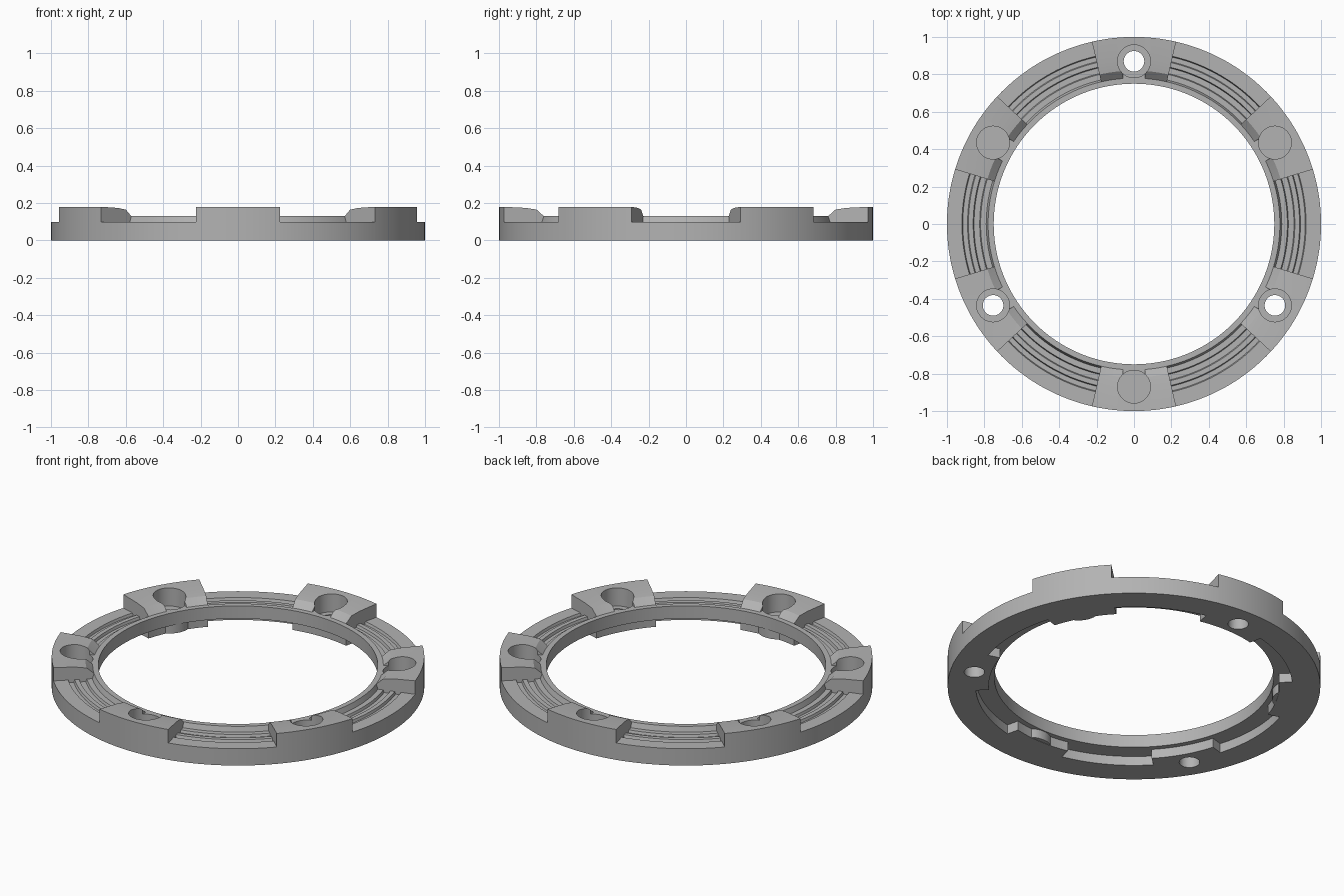
import bpy, bmesh
from math import radians, cos, sin
from mathutils import Matrix

cube = bpy.data.objects.get("Cube")
if cube:
    bpy.data.objects.remove(cube, do_unlink=True)

grey = bpy.data.materials.new("plain_grey")
grey.use_nodes = True
COLOUR = (0.45, 0.45, 0.45, 1)
grey.diffuse_color = COLOUR
grey.node_tree.nodes["Principled BSDF"].inputs["Base Color"].default_value = COLOUR

HALF = 13          # half angle of a raised lug
BOLT_R = 0.87      # radius of the hole circle

# Cross-sections as (radius, height)
GAP = [(1, 0), (1, 0.1), (0.92, 0.1), (0.915, 0.085), (0.89, 0.085), (0.885, 0.1),
       (0.86, 0.1), (0.855, 0.085), (0.825, 0.085), (0.82, 0.1), (0.79, 0.1),
       (0.78, 0.13), (0.75, 0.13), (0.75, 0.055), (0.85, 0.055), (0.85, 0)]
LUG = [(1, 0), (1, 0.18), (0.88, 0.174), (0.82, 0.165), (0.78, 0.13),
       (0.75, 0.13), (0.75, 0.055), (0.78, 0.055), (0.78, 0)]


def finish(name, bm):
    bmesh.ops.recalc_face_normals(bm, faces=bm.faces)
    mesh = bpy.data.meshes.new(name)
    bm.to_mesh(mesh)
    bm.free()
    mesh.materials.append(grey)
    obj = bpy.data.objects.new(name, mesh)
    bpy.context.collection.objects.link(obj)
    return obj


def sector(name, profile, start, end, steps, caps):
    """Sweep a closed cross-section around z between two angles."""
    bm = bmesh.new()
    rings = []
    for i in range(steps + 1):
        a = radians(start + (end - start) * i / steps)
        rings.append([bm.verts.new((r * cos(a), r * sin(a), z)) for r, z in profile])
    n = len(profile)
    for p, q in zip(rings, rings[1:]):
        for j in range(n):
            k = (j + 1) % n
            bm.faces.new((p[j], p[k], q[k], q[j]))
    if caps:
        bm.faces.new(rings[0])
        bm.faces.new(rings[-1])
    else:
        # orient the open tube outward with temporary end faces
        ends = [bm.faces.new(rings[0]), bm.faces.new(rings[-1])]
        bmesh.ops.recalc_face_normals(bm, faces=bm.faces)
        bmesh.ops.delete(bm, geom=ends, context='FACES_ONLY')
    return finish(name, bm)


def cylinder(angle, radius, low, high):
    bm = bmesh.new()
    a = radians(angle)
    place = Matrix.Translation((BOLT_R * cos(a), BOLT_R * sin(a), (low + high) / 2))
    bmesh.ops.create_cone(bm, cap_ends=True, segments=48, radius1=radius, radius2=radius,
                          depth=high - low, matrix=place)
    return finish("cutter", bm)


def notch(angle):
    bm = bmesh.new()
    place = (Matrix.Rotation(radians(angle), 4, 'Z') @ Matrix.Translation((0.815, 0, 0.23))
             @ Matrix.Diagonal((0.11, 0.12, 0.2, 1)))
    bmesh.ops.create_cube(bm, size=1, matrix=place)
    return finish("cutter", bm)


def boolean(target, tool, operation):
    mod = target.modifiers.new("cut", 'BOOLEAN')
    mod.operation = operation
    mod.solver = 'EXACT'
    mod.object = tool
    tool.hide_render = True
    bpy.context.view_layer.objects.active = target
    bpy.ops.object.modifier_apply(modifier=mod.name)
    bpy.data.objects.remove(tool, do_unlink=True)


parts = []
for i in range(6):
    angle = 30 + 60 * i
    # grooved stretch of ring after each lug
    parts.append(sector(f"grooved_ring_{i + 1}", GAP, angle + HALF, angle + 60 - HALF, 34, False))
    # raised lug, alternately with a blind pocket or a counterbored hole
    lug = sector(f"raised_lug_{i + 1}", LUG, angle - HALF, angle + HALF, 26, True)
    through = i % 2 == 1
    if not through:
        boolean(lug, cylinder(angle, 0.115, 0.002, 0.1), 'UNION')
    boolean(lug, notch(angle), 'DIFFERENCE')
    boolean(lug, cylinder(angle, 0.088, 0.07, 0.3), 'DIFFERENCE')
    if through:
        boolean(lug, cylinder(angle, 0.055, -0.1, 0.3), 'DIFFERENCE')
    parts.append(lug)

bpy.ops.object.select_all(action='DESELECT')
for obj in parts:
    obj.select_set(True)
bpy.context.view_layer.objects.active = parts[0]
bpy.ops.object.shade_smooth_by_angle(angle=radians(20))
